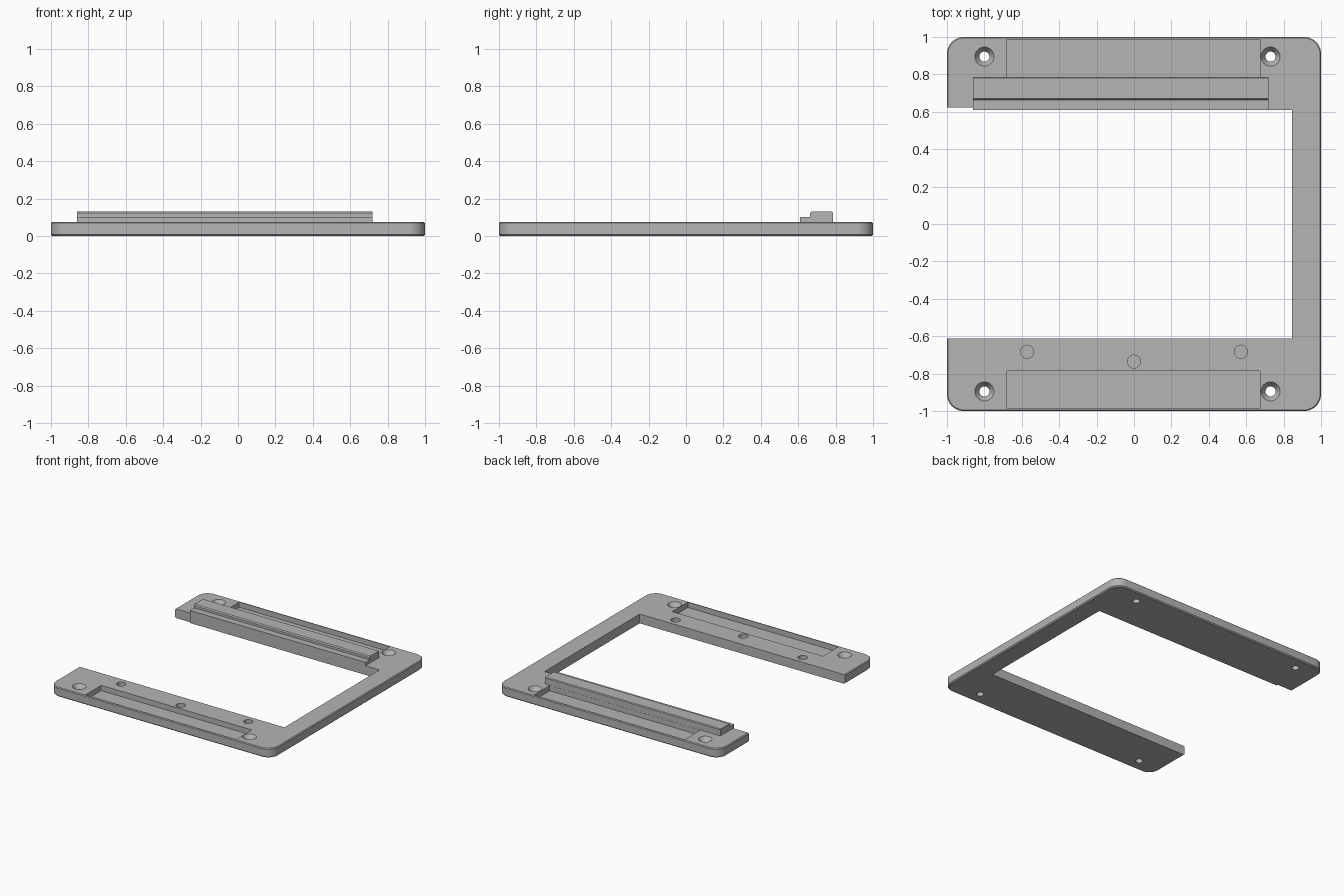
import bpy, bmesh, math

if "Cube" in bpy.data.objects:
    bpy.data.objects.remove(bpy.data.objects["Cube"])

T = 0.075          # plate thickness
R = 0.09           # outer corner radius

grey = bpy.data.materials.new("light grey")
grey.diffuse_color = (0.46, 0.46, 0.46, 1)
grey.use_nodes = True
grey.node_tree.nodes["Principled BSDF"].inputs["Base Color"].default_value = grey.diffuse_color


def make_object(name, bm):
    bmesh.ops.recalc_face_normals(bm, faces=bm.faces)
    mesh = bpy.data.meshes.new(name)
    bm.to_mesh(mesh)
    bm.free()
    mesh.materials.append(grey)
    obj = bpy.data.objects.new(name, mesh)
    bpy.context.collection.objects.link(obj)
    return obj


def extrude(points, offset):
    """Fill a closed outline and extrude it into a solid."""
    bm = bmesh.new()
    face = bm.faces.new([bm.verts.new(p) for p in points])
    new = bmesh.ops.extrude_face_region(bm, geom=[face])["geom"]
    bmesh.ops.translate(bm, vec=offset,
                        verts=[g for g in new if isinstance(g, bmesh.types.BMVert)])
    return bm


def lathe(name, x, y, profile, sides=32):
    """Solid of revolution from (radius, height) rings, lowest first."""
    bm = bmesh.new()
    rings = [[bm.verts.new((x + r * math.cos(a), y + r * math.sin(a), z))
              for a in (2 * math.pi * i / sides for i in range(sides))]
             for r, z in profile]
    for low, high in zip(rings, rings[1:]):
        for i in range(sides):
            j = (i + 1) % sides
            bm.faces.new((low[i], low[j], high[j], high[i]))
    bm.faces.new(rings[0][::-1])
    bm.faces.new(rings[-1])
    return make_object(name, bm)


def box(name, x0, x1, y0, y1, z0, z1):
    return make_object(name, extrude([(x0, y0, z0), (x1, y0, z0), (x1, y1, z0), (x0, y1, z0)],
                                     (0, 0, z1 - z0)))


def corner(sx, sy, start):
    return [(sx * (1 - R) + R * math.cos(a), sy * (1 - R) + R * math.sin(a), 0)
            for a in (math.radians(start + 90 * i / 10) for i in range(11))]


# U-shaped plate with rounded outer corners and a small step in the back arm
outline = corner(-1, -1, 180) + corner(1, -1, 270) + corner(1, 1, 0) + corner(-1, 1, 90)
outline += [(-1, 0.622, 0), (-0.86, 0.622, 0), (-0.86, 0.61, 0),
            (0.846, 0.61, 0), (0.846, -0.613, 0), (-1, -0.613, 0)]
bm = extrude(outline, (0, 0, T))

# Softened outer rim, top and bottom
for z, size in ((T, 0.006), (0, 0.008)):
    rim = []
    for e in bm.edges:
        mid = (e.verts[0].co + e.verts[1].co) / 2
        if all(abs(v.co.z - z) < 1e-5 for v in e.verts) and \
                (abs(mid.x) > 0.95 or abs(mid.y) > 0.9):
            rim.append(e)
    bmesh.ops.bevel(bm, geom=rim, offset=size, segments=1, profile=0.5, affect='EDGES')
frame = make_object("frame_plate", bm)

cutters = []
for s in (-1, 1):
    # Long shallow pocket in each arm
    y0, y1 = sorted((s * 0.787, s * 0.987))
    cutters.append(box("pocket_cutter", -0.68, 0.675, y0, y1, 0.032, 0.2))
    # Countersunk screw holes
    for x in (-0.8, 0.73):
        cutters.append(lathe("screw_hole_cutter", x, s * 0.895,
                             [(0.027, -0.05), (0.027, 0.04), (0.051, T), (0.051, 0.2)]))
# Round blind recesses in the front arm
for x, y in ((-0.571, -0.683), (0, -0.736), (0.571, -0.683)):
    cutters.append(lathe("recess_cutter", x, y, [(0.035, 0.035), (0.035, 0.2)]))

bpy.context.view_layer.objects.active = frame
for c in cutters:
    mod = frame.modifiers.new("cut", 'BOOLEAN')
    mod.operation = 'DIFFERENCE'
    mod.solver = 'EXACT'
    mod.object = c
    bpy.ops.object.modifier_apply(modifier=mod.name)
    bpy.data.objects.remove(c)

# Stepped rail along the back arm
section = [(0.609, T), (0.609, 0.103), (0.662, 0.103), (0.662, 0.122), (0.67, 0.13),
           (0.78, 0.13), (0.786, 0.124), (0.786, T)]
rail = make_object("stepped_rail", extrude([(-0.86, y, z) for y, z in section], (1.58, 0, 0)))

for obj in (frame, rail):
    bpy.ops.object.select_all(action='DESELECT')
    obj.select_set(True)
    bpy.context.view_layer.objects.active = obj
    bpy.ops.object.shade_smooth_by_angle(angle=math.radians(30))
